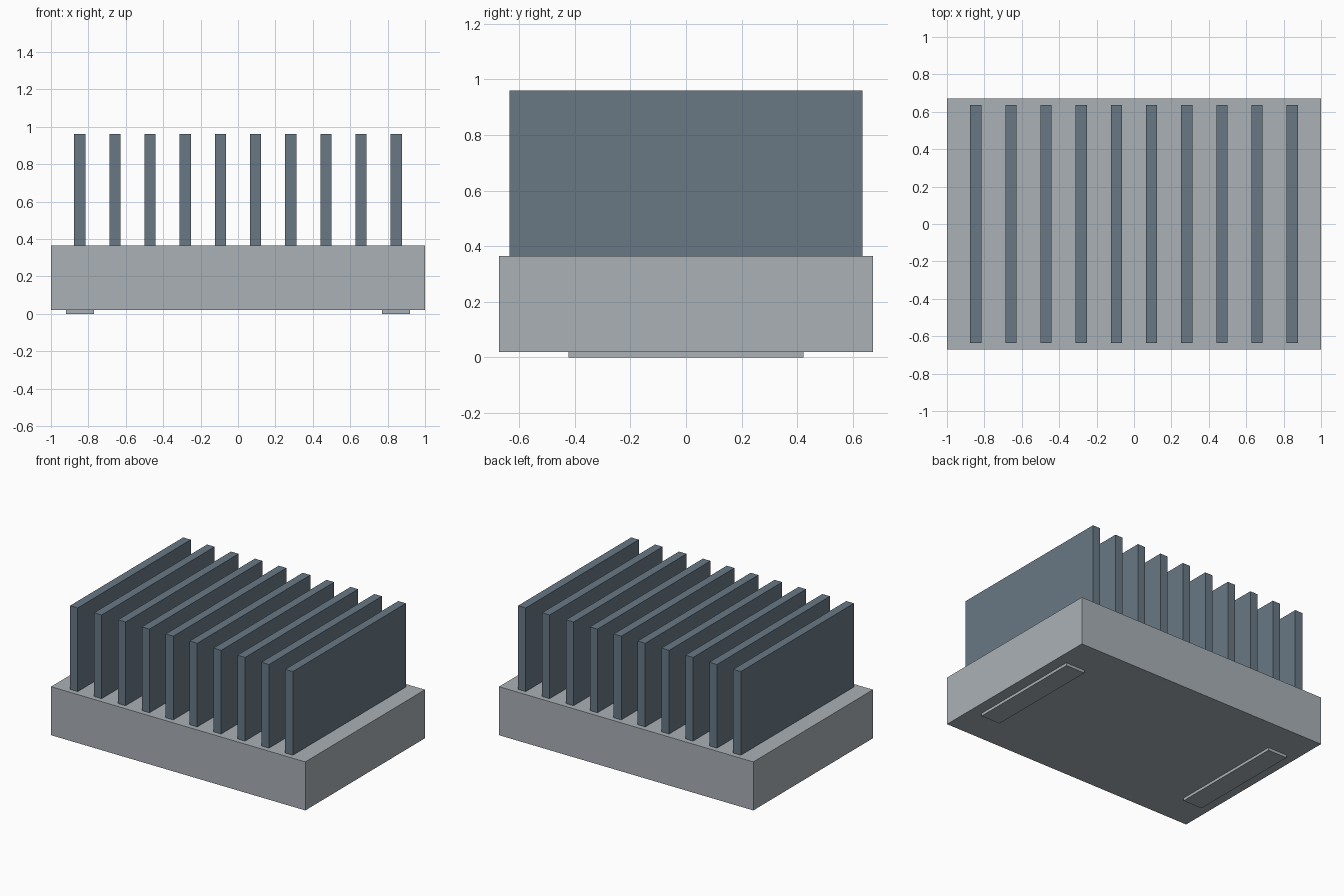
import bpy

cube = bpy.data.objects.get("Cube")
if cube:
    bpy.data.objects.remove(cube, do_unlink=True)


def material(name, rgb):
    mat = bpy.data.materials.new(name)
    mat.use_nodes = True
    color = (*rgb, 1)
    mat.diffuse_color = color
    mat.node_tree.nodes["Principled BSDF"].inputs["Base Color"].default_value = color
    return mat


def box(name, x, width, depth, bottom, top, mat):
    bpy.ops.mesh.primitive_cube_add(size=1, location=(x, 0, (bottom + top) / 2))
    obj = bpy.context.object
    obj.name = name
    obj.scale = (width, depth, top - bottom)
    bpy.ops.object.transform_apply(location=False, rotation=False, scale=True)
    obj.data.materials.append(mat)
    return obj


light_metal = material("light grey metal", (0.40, 0.44, 0.47))
dark_metal = material("slate blue metal", (0.14, 0.19, 0.235))

BASE_TOP = 0.365
FIN_COUNT = 10
FIN_SPACING = 0.188

# Solid base block
box("base_block", 0, 2.0, 1.344, 0.02, BASE_TOP, light_metal)

# Row of upright cooling fins
for i in range(FIN_COUNT):
    x = (i - (FIN_COUNT - 1) / 2) * FIN_SPACING
    box(f"fin_{i + 1}", x, 0.06, 1.27, BASE_TOP, 0.96, dark_metal)

# Thin mounting strips underneath
for side, sign in (("left", 1), ("right", -1)):
    box(f"{side}_foot_strip", sign * 0.845, 0.15, 0.846, 0, 0.02, light_metal)
